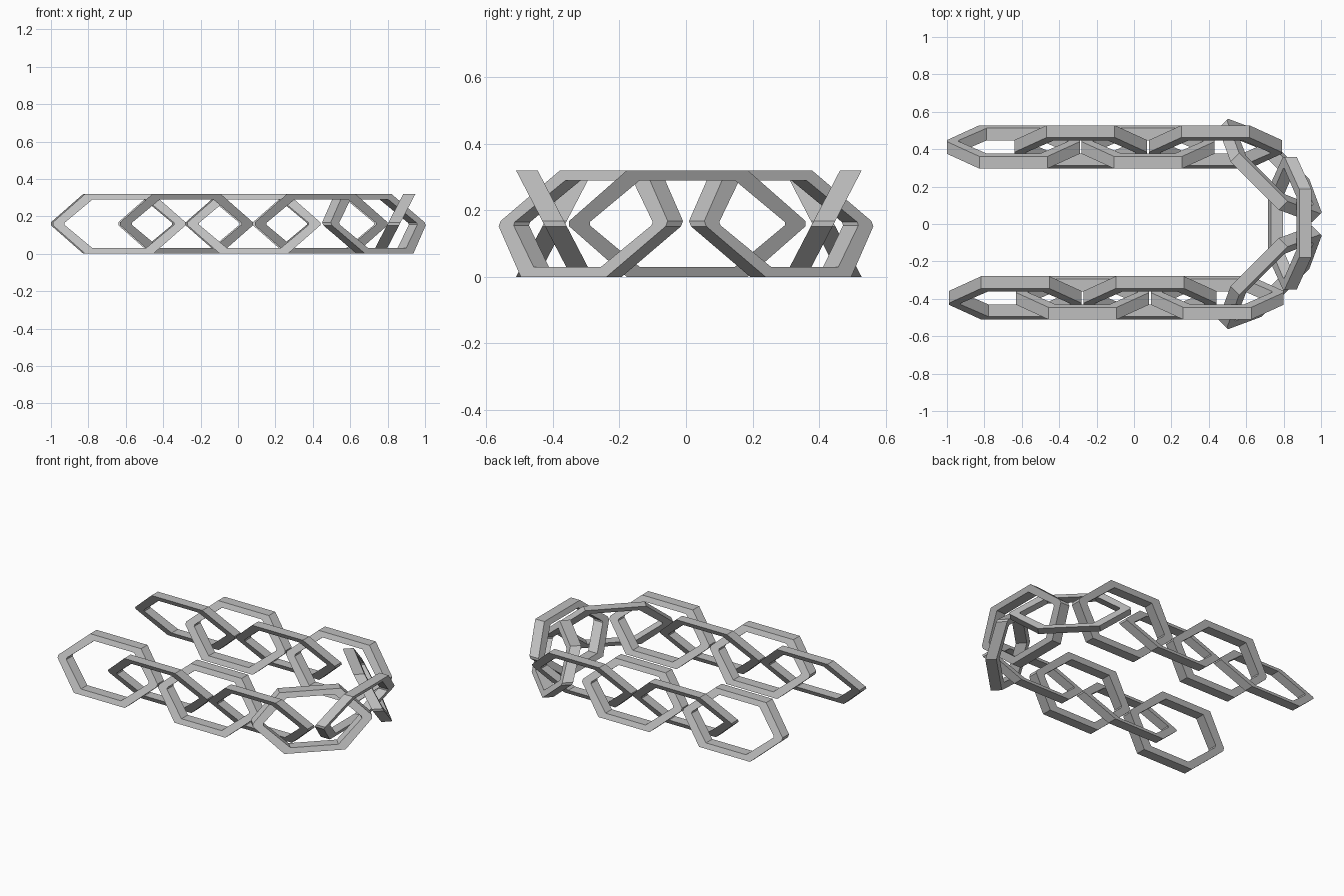
import bpy, bmesh, math

if "Cube" in bpy.data.objects:
    bpy.data.objects.remove(bpy.data.objects["Cube"])

HEIGHT, BAR, LEAN = 0.32, 0.065, 0.52   # link height, bar depth, sideways lean per unit height

steel = bpy.data.materials.new("chain_grey")
steel.diffuse_color = (0.52, 0.52, 0.52, 1)
steel.use_nodes = True
steel.node_tree.nodes["Principled BSDF"].inputs["Base Color"].default_value = steel.diffuse_color


def hexagon(flat, tip, half_h, blunt):
    """Elongated hexagon outline with slightly blunted tips."""
    quarter = [(tip, blunt), (flat, half_h)]
    right = quarter + [(-x, z) for x, z in reversed(quarter)]
    return right + [(-x, -z) for x, z in right]


OUTER = hexagon(0.182, 0.355, 0.16, 0.008)
INNER = hexagon(0.143, 0.293, 0.13, 0.005)


def link(name, cx, cy, angle, lean):
    """Sheared hexagonal ring, long axis turned by angle, top leaning sideways."""
    a = math.radians(angle)
    c, s = math.cos(a), math.sin(a)
    bm = bmesh.new()

    def loop(outline, side):
        verts = []
        for u, z in outline:
            v = side * BAR / 2 + lean * LEAN * z
            verts.append(bm.verts.new((cx + u * c - v * s, cy + u * s + v * c, z + HEIGHT / 2)))
        return verts

    # four loops around the bar section, joined into a closed ring
    rings = [loop(OUTER, -1), loop(OUTER, 1), loop(INNER, 1), loop(INNER, -1)]
    n = len(OUTER)
    for k in range(4):
        p, q = rings[k], rings[(k + 1) % 4]
        for i in range(n):
            j = (i + 1) % n
            bm.faces.new((p[i], p[j], q[j], q[i]))
    bmesh.ops.recalc_face_normals(bm, faces=bm.faces)
    mesh = bpy.data.meshes.new(name)
    bm.to_mesh(mesh)
    bm.free()
    mesh.materials.append(steel)
    bpy.context.collection.objects.link(bpy.data.objects.new(name, mesh))


# two straight runs with alternating lean
for i in range(4):
    lean = 1 if i % 2 == 0 else -1
    link(f"front_link_{i + 1}", -0.635 + 0.36 * i, -0.395, 0, lean)
    link(f"back_link_{i + 1}", -0.645 + 0.36 * i, 0.412, 180, lean)

# the bend joining both runs
link("front_corner_link", 0.727, -0.286, 45, 1)
link("end_link", 0.833, 0.004, 90, -1)
link("back_corner_link", 0.727, 0.286, 135, 1)
